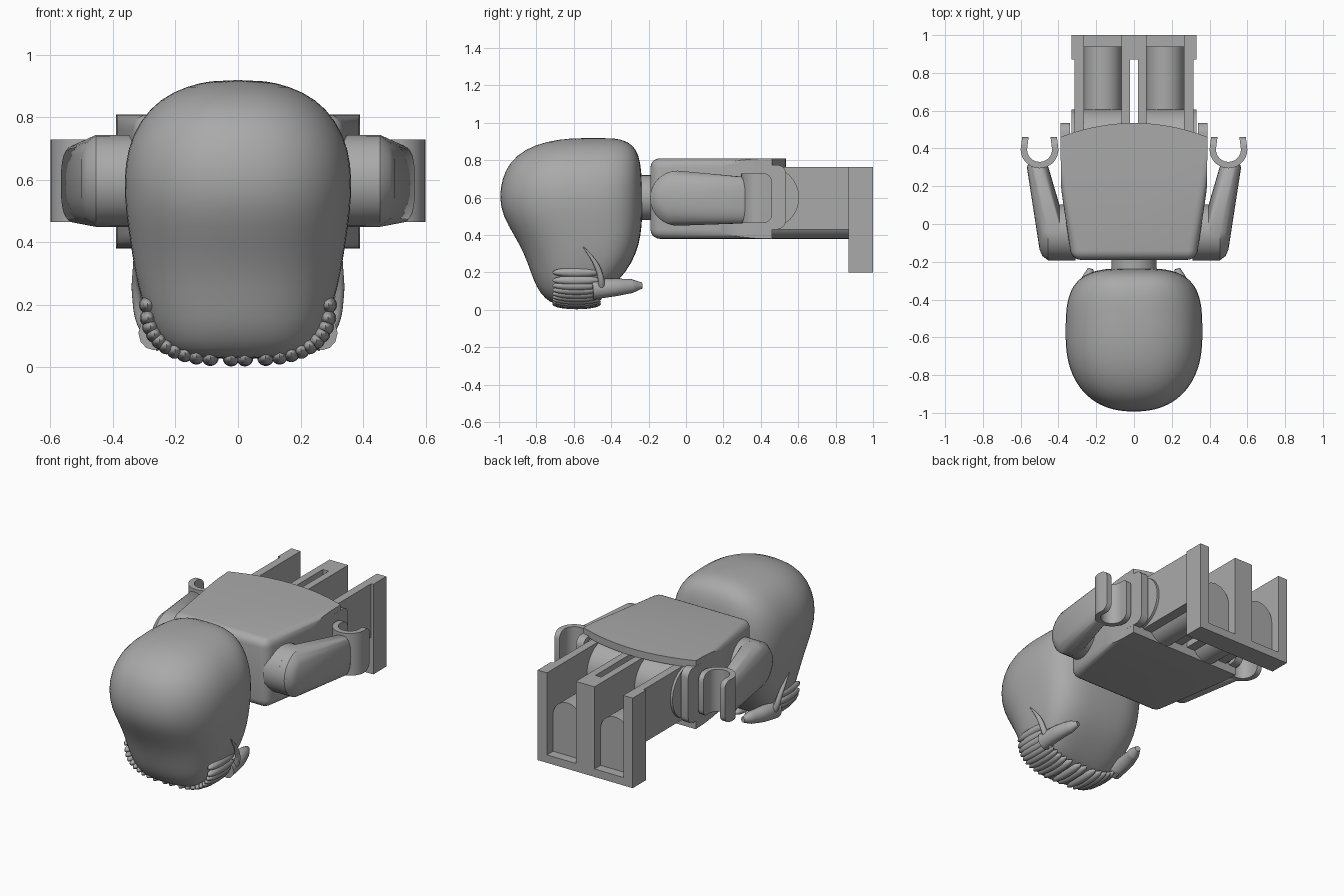
import bpy, bmesh, math
from mathutils import Matrix, Vector

cube = bpy.data.objects.get("Cube")
if cube:
    bpy.data.objects.remove(cube, do_unlink=True)

GREY = (0.4, 0.4, 0.4, 1)
grey = bpy.data.materials.new("plain grey")
grey.use_nodes = True
grey.diffuse_color = GREY
grey.node_tree.nodes["Principled BSDF"].inputs["Base Color"].default_value = GREY


def finish(name, bm, smooth=True, angle=35):
    bmesh.ops.recalc_face_normals(bm, faces=bm.faces[:])
    mesh = bpy.data.meshes.new(name)
    bm.to_mesh(mesh)
    bm.free()
    mesh.materials.append(grey)
    ob = bpy.data.objects.new(name, mesh)
    bpy.context.collection.objects.link(ob)
    if smooth:
        bpy.ops.object.select_all(action="DESELECT")
        bpy.context.view_layer.objects.active = ob
        ob.select_set(True)
        bpy.ops.object.shade_smooth_by_angle(angle=math.radians(angle))
    return ob


def add_box(bm, x0, x1, y0, y1, z0, z1):
    size = Matrix.Diagonal((abs(x1 - x0), y1 - y0, z1 - z0, 1))
    mid = Matrix.Translation(((x0 + x1) / 2, (y0 + y1) / 2, (z0 + z1) / 2))
    return bmesh.ops.create_cube(bm, size=1, matrix=mid @ size)["verts"]


def extrude_outline(bm, points, direction):
    face = bm.faces.new([bm.verts.new(p) for p in points])
    out = bmesh.ops.extrude_face_region(bm, geom=[face], use_keep_orig=True)
    verts = [v for v in out["geom"] if isinstance(v, bmesh.types.BMVert)]
    bmesh.ops.translate(bm, verts=verts, vec=direction)


def spow(value, power):
    return math.copysign(abs(value) ** power, value)


def tube(name, points, depth, flat):
    curve = bpy.data.curves.new(name, "CURVE")
    curve.dimensions = "3D"
    curve.bevel_depth, curve.bevel_resolution = depth, 4
    curve.use_fill_caps = True
    spline = curve.splines.new("BEZIER")
    spline.bezier_points.add(len(points) - 1)
    for bp, (x, y, z, r) in zip(spline.bezier_points, points):
        bp.co, bp.radius = (x, y, z), r
        bp.handle_left_type = bp.handle_right_type = "AUTO"
    temp = bpy.data.objects.new(name, curve)
    bpy.context.collection.objects.link(temp)
    bpy.context.view_layer.update()
    bm = bmesh.new()
    bm.from_mesh(temp.to_mesh())
    bpy.data.objects.remove(temp, do_unlink=True)
    mid = points[1][0]
    for v in bm.verts:
        v.co.x = mid + (v.co.x - mid) * flat
    finish(name, bm, angle=60)


# Head: stacked rounded sections of height, half width, front and back
SECTIONS = [
    (.025, .17, -.70, -.53), (.06, .23, -.755, -.47), (.12, .27, -.80, -.40),
    (.20, .305, -.83, -.32), (.30, .33, -.865, -.265), (.40, .345, -.92, -.24),
    (.50, .36, -.98, -.233), (.60, .366, -1.0, -.232), (.70, .355, -.985, -.235),
    (.79, .315, -.945, -.243), (.86, .25, -.86, -.265), (.90, .165, -.75, -.31),
    (.92, .08, -.61, -.38)]
bm = bmesh.new()
COUNT = 40
rings = []
for z, hw, front, back in SECTIONS:
    mid = front + (back - front) * 0.53
    ring = []
    for i in range(COUNT):
        a = math.tau * i / COUNT
        c, s = math.cos(a), math.sin(a)
        power = 2 / (3.4 if s > 0 else 2.3)
        reach = back - mid if s > 0 else mid - front
        ring.append(bm.verts.new((hw * spow(c, power), mid + reach * spow(s, power), z)))
    rings.append(ring)
for low, high in zip(rings, rings[1:]):
    for i in range(COUNT):
        j = (i + 1) % COUNT
        bm.faces.new((low[i], low[j], high[j], high[i]))
bm.faces.new(rings[0])
bm.faces.new(rings[-1])
head = finish("head", bm, angle=80)
head.modifiers.new("soft", "SUBSURF").levels = 1

# Neck
bm = bmesh.new()
bmesh.ops.create_cone(bm, cap_ends=True, segments=32, radius1=.12, radius2=.12, depth=.14,
                      matrix=Matrix.Translation((0, -.22, .6)) @ Matrix.Rotation(math.pi / 2, 4, "X"))
finish("neck", bm)

# Torso: tapered block, rounded at the neck end
bm = bmesh.new()
outline = [(.33, -.19), (.385, .18), (.39, .46)]
outline += [(-x, y) for x, y in reversed(outline)]
extrude_outline(bm, [(x, y, .38) for x, y in outline], (0, 0, .43))
edges = [e for e in bm.edges if all(v.co.y < -.1 for v in e.verts)]
edges += [e for e in bm.edges if e.verts[0].co.z == e.verts[1].co.z
          and min(v.co.y for v in e.verts) < -.1 < max(v.co.y for v in e.verts)]
bmesh.ops.bevel(bm, geom=list(set(edges)), offset=.05, segments=5, profile=.5, affect="EDGES")
finish("torso", bm)

# Curved lip of the torso over the hips
bm = bmesh.new()
lip = [(.39 * t / 10, .535 - .075 * (t / 10) ** 2, .765) for t in range(-10, 11)]
extrude_outline(bm, [(-.39, .44, .765)] + lip + [(.39, .44, .765)], (0, 0, .045))
finish("torso_lip", bm)

for side, label in ((1, "left"), (-1, "right")):
    # Hip side plate with rounded corners
    bm = bmesh.new()
    add_box(bm, side * .34, side * .39, .40, .535, .43, .775)
    edges = [e for e in bm.edges if all(v.co.y > .5 for v in e.verts)
             and e.verts[0].co.z == e.verts[1].co.z]
    bmesh.ops.bevel(bm, geom=edges, offset=.05, segments=5, profile=.5, affect="EDGES")
    finish(label + "_hip_plate", bm)

    # Hollow leg: two walls, floor, rounded filling and hip barrel
    bm = bmesh.new()
    add_box(bm, side * .02, side * .065, .44, .90, .43, .765)
    add_box(bm, side * .265, side * .315, .44, .90, .43, .765)
    add_box(bm, side * .05, side * .28, .44, .94, .43, .48)
    bmesh.ops.create_cone(bm, cap_ends=True, segments=32, radius1=.1, radius2=.1, depth=.48,
                          matrix=Matrix.Translation((side * .165, .70, .48))
                          @ Matrix.Rotation(math.pi / 2, 4, "X"))
    bmesh.ops.create_cone(bm, cap_ends=True, segments=32, radius1=.165, radius2=.165, depth=.31,
                          matrix=Matrix.Translation((side * .175, .44, .6))
                          @ Matrix.Rotation(math.pi / 2, 4, "Y"))
    finish(label + "_leg", bm)

    # Foot: open frame with a recessed wall
    bm = bmesh.new()
    add_box(bm, 0, side * .065, .87, 1, .2, .765)
    add_box(bm, side * .265, side * .33, .87, 1, .2, .765)
    add_box(bm, side * .065, side * .265, .87, 1, .2, .25)
    add_box(bm, side * .065, side * .265, .87, .94, .25, .48)
    finish(label + "_foot", bm, smooth=False)

    # Arm: hull from a domed shoulder to a flattened wrist
    bm = bmesh.new()
    for x, r in ((.395, .147), (.455, .147), (.485, .125), (.5, .09)):
        for i in range(28):
            a = math.tau * i / 28
            bm.verts.new((side * x, -.045 + r * math.cos(a), .597 + r * math.sin(a)))
    for y, grow in ((.30, 1), (.325, .85)):
        for i in range(28):
            a = math.tau * i / 28
            bm.verts.new((side * (.51 + .057 * grow * spow(math.cos(a), .7)), y,
                          .587 + .125 * grow * spow(math.sin(a), .7)))
    hull = bmesh.ops.convex_hull(bm, input=bm.verts[:])
    bmesh.ops.delete(bm, geom=[v for v in bm.verts if not v.link_faces], context="VERTS")
    finish(label + "_arm", bm)

    # Shoulder joint
    bm = bmesh.new()
    bmesh.ops.create_cone(bm, cap_ends=True, segments=32, radius1=.147, radius2=.147, depth=.1,
                          matrix=Matrix.Translation((side * .36, -.045, .597))
                          @ Matrix.Rotation(math.pi / 2, 4, "Y"))
    finish(label + "_shoulder", bm)

    # Hand: open clip with rounded tips
    bm = bmesh.new()
    arc = [math.radians(180 + 10 * i) for i in range(19)]
    outer = [(.1 * math.cos(a), .1 * math.sin(a)) for a in arc]
    inner = [(.066 * math.cos(a), .066 * math.sin(a)) for a in reversed(arc)]
    shape = [(-.092, .065)] + outer + [(.092, .065), (.058, .065)] + inner + [(-.058, .065)]
    extrude_outline(bm, [(side * (.5 + x), .395 + y, .465) for x, y in shape], (0, 0, .265))
    tips = [e for e in bm.edges if all(v.co.y > .455 for v in e.verts)
            and e.verts[0].co.z == e.verts[1].co.z]
    bmesh.ops.bevel(bm, geom=tips, offset=.045, segments=4, profile=.5, affect="EDGES")
    finish(label + "_hand", bm)

    # Ridged fringe around the chin
    bm = bmesh.new()
    for i in range(11):
        a = math.pi / 2 * i / 10
        x = .022 + .268 * spow(math.cos(a), .75)
        z = .2 - .17 * spow(math.sin(a), .75)
        place = Matrix.Translation((side * x, -.585, z)) @ Matrix.Diagonal((.027, .13, .027, 1))
        bmesh.ops.create_uvsphere(bm, u_segments=12, v_segments=10, radius=1, matrix=place)
    finish(label + "_fringe", bm, angle=60)

    # Pointed tuft and the thin rim in front of it
    tube(label + "_tuft", [(side * .27, -.50, .11, 1.1), (side * .262, -.38, .12, .95),
                           (side * .24, -.29, .127, .75), (side * .225, -.237, .13, .35)], .05, .9)
    tube(label + "_rim", [(side * .333, -.55, .34, .15), (side * .325, -.475, .23, .8),
                          (side * .305, -.452, .14, 1), (side * .25, -.465, .06, .7)], .018, 1)
